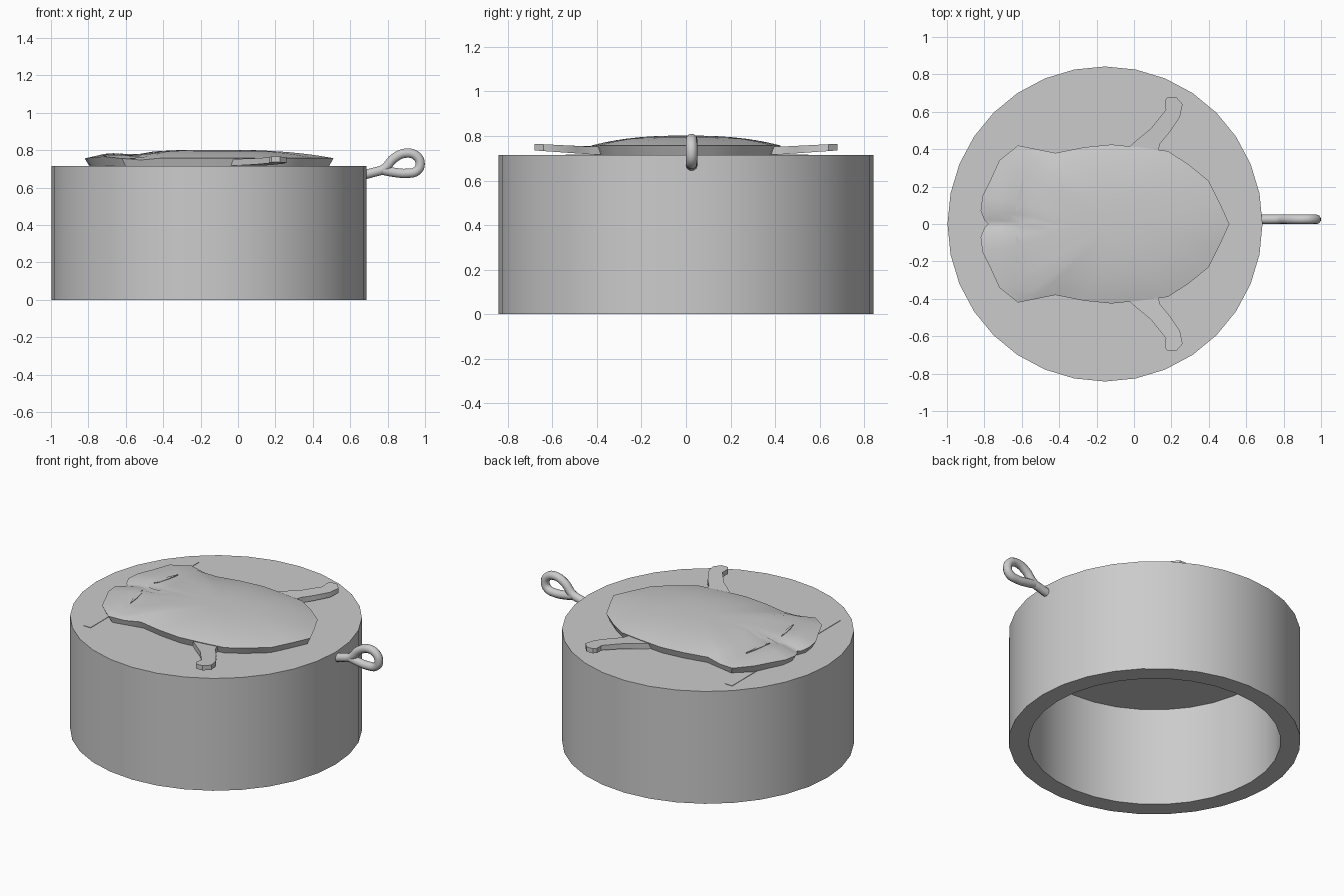
import bpy, bmesh, math
from mathutils import Vector

if "Cube" in bpy.data.objects:
    bpy.data.objects.remove(bpy.data.objects["Cube"], do_unlink=True)

grey = bpy.data.materials.new("plain grey")
grey.use_nodes = True
grey.diffuse_color = (0.6, 0.6, 0.6, 1)
grey.node_tree.nodes["Principled BSDF"].inputs["Base Color"].default_value = (0.6, 0.6, 0.6, 1)

MID_X = -0.155   # axis of the round base
TOP = 0.715      # height of its lid


def finish(name, bm, angle=30):
    bmesh.ops.recalc_face_normals(bm, faces=bm.faces)
    mesh = bpy.data.meshes.new(name)
    bm.to_mesh(mesh)
    bm.free()
    obj = bpy.data.objects.new(name, mesh)
    bpy.context.collection.objects.link(obj)
    mesh.materials.append(grey)
    smooth(obj, angle)
    return obj


def smooth(obj, angle):
    bpy.ops.object.select_all(action='DESELECT')
    obj.select_set(True)
    bpy.context.view_layer.objects.active = obj
    bpy.ops.object.shade_smooth_by_angle(angle=math.radians(angle))


def loft(bm, rings):
    """Skin a stack of closed rings and cap both ends."""
    loops = [[bm.verts.new(p) for p in ring] for ring in rings]
    n = len(loops[0])
    for a, b in zip(loops, loops[1:]):
        for i in range(n):
            j = (i + 1) % n
            bm.faces.new((a[i], a[j], b[j], b[i]))
    bm.faces.new(loops[0])
    bm.faces.new(loops[-1])


def circle(r, z, n=32):
    return [(MID_X + r * math.cos(math.tau * i / n), r * math.sin(math.tau * i / n), z)
            for i in range(n)]


# Hollow round base, open underneath
bm = bmesh.new()
loft(bm, [circle(0.842, TOP), circle(0.842, 0), circle(0.727, 0), circle(0.727, 0.63)])
finish("round_base", bm)

# Body half outline from tail tip to nose notch, mirrored across y
half = [(0.51, 0), (0.46, 0.11), (0.40, 0.23), (0.29, 0.32), (0.18, 0.39), (0.03, 0.41),
        (-0.12, 0.425), (-0.27, 0.41), (-0.42, 0.38), (-0.52, 0.40), (-0.62, 0.42),
        (-0.72, 0.34), (-0.77, 0.23), (-0.81, 0.15), (-0.82, 0.07), (-0.80, 0.02), (-0.78, 0)]
outline = half + [(x, -y) for x, y in half[-2:0:-1]]


def surface(x, y, s):
    """Height of the back, with a shallow neck and a groove down the face."""
    rim = 0.757
    dome = 0.045 * (1 - s ** 2.5)
    neck = 0.012 * math.exp(-((x + 0.55) / 0.07) ** 2)
    groove = 0.014 * math.exp(-(y / 0.05) ** 2) if x < -0.6 else 0
    brow = 0.01 * math.exp(-((x + 0.70) / 0.07) ** 2)
    return rim + dome - neck - groove + brow


def body_ring(s):
    pts = [(-0.1 + (x + 0.1) * s, y * s) for x, y in outline]
    return [(x, y, surface(x, y, s)) for x, y in pts]


bm = bmesh.new()
base = [(-0.1 + (x + 0.1) * 0.96, y * 0.96, TOP - 0.005) for x, y in outline]
loft(bm, [base] + [body_ring(s) for s in (1, 0.94, 0.87, 0.8, 0.72, 0.62, 0.48, 0.32, 0.15)])
finish("animal_body", bm, 35)


def plate(name, pts, low, high):
    """Prism over an outline; low and high give the height at each point."""
    bm = bmesh.new()
    loft(bm, [[(x, y, low(x, y)) for x, y in pts], [(x, y, high(x, y)) for x, y in pts]])
    finish(name, bm)


leg = [(-0.04, 0.40), (0.01, 0.445), (0.09, 0.51), (0.17, 0.61), (0.165, 0.66), (0.18, 0.68),
       (0.225, 0.68), (0.26, 0.64), (0.245, 0.57), (0.19, 0.49), (0.14, 0.43), (0.12, 0.36)]
eye = [(-0.632, 0.06), (-0.627, 0.12), (-0.613, 0.18), (-0.59, 0.24), (-0.598, 0.16), (-0.613, 0.09)]

for side, sign in (("left", 1), ("right", -1)):
    def flip(pts):
        return [(x, y * sign) for x, y in pts]
    plate(side + "_hind_leg", flip(leg),
          lambda x, y: TOP + 0.002 + max(0, abs(y) - 0.42) * 0.07,
          lambda x, y: 0.752 + max(0, abs(y) - 0.42) * 0.05)
    # Slit eye ridge, higher on the face side
    plate(side + "_eye", flip(eye), lambda x, y: 0.75,
          lambda x, y: 0.782 - (x + 0.63) * 0.1)

# Thin flat bar under the head
bar = [(-0.71, -0.54), (-0.66, -0.54), (-0.66, 0.55), (-0.71, 0.55)]
plate("front_bar", bar, lambda x, y: TOP - 0.003, lambda x, y: TOP + 0.003)

# Bent wire eyelet on the side
path = [(0.67, 0.667), (0.72, 0.68), (0.78, 0.70), (0.835, 0.757), (0.90, 0.784), (0.955, 0.768),
        (0.974, 0.725), (0.955, 0.688), (0.90, 0.676), (0.835, 0.681), (0.775, 0.692)]
curve = bpy.data.curves.new("eyelet", 'CURVE')
curve.dimensions = '3D'
curve.bevel_depth = 0.026
curve.bevel_resolution = 3
curve.use_fill_caps = True
curve.resolution_u = 6
spline = curve.splines.new('BEZIER')
spline.bezier_points.add(len(path) - 1)
for point, (x, z) in zip(spline.bezier_points, path):
    point.co = Vector((x, 0.025, z))
    point.handle_left_type = point.handle_right_type = 'AUTO'
curve.materials.append(grey)
eyelet = bpy.data.objects.new("eyelet", curve)
bpy.context.collection.objects.link(eyelet)
bpy.ops.object.select_all(action='DESELECT')
eyelet.select_set(True)
bpy.context.view_layer.objects.active = eyelet
bpy.ops.object.convert(target='MESH')
smooth(bpy.context.object, 40)
